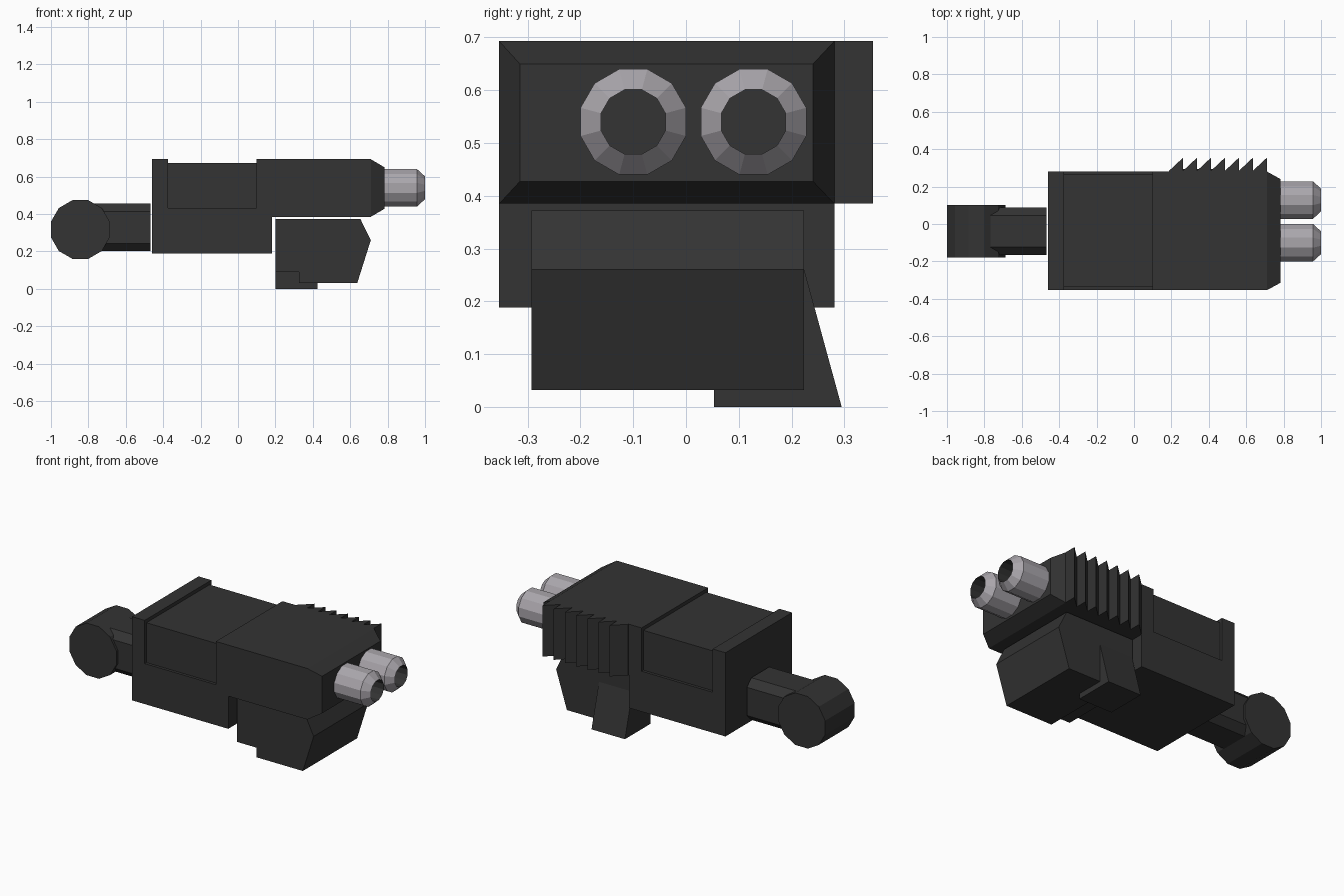
import bpy, bmesh, math

if "Cube" in bpy.data.objects:
    bpy.data.objects.remove(bpy.data.objects["Cube"])


def material(name, rgb):
    m = bpy.data.materials.new(name)
    m.diffuse_color = (*rgb, 1)
    m.use_nodes = True
    m.node_tree.nodes["Principled BSDF"].inputs["Base Color"].default_value = m.diffuse_color
    return m


DARK = material("dark grey", (0.033, 0.033, 0.033))
LIGHT = material("light grey", (0.40, 0.38, 0.41))


def finish(name, bm, *mats):
    bmesh.ops.recalc_face_normals(bm, faces=bm.faces)
    me = bpy.data.meshes.new(name)
    bm.to_mesh(me)
    bm.free()
    for m in mats:
        me.materials.append(m)
    ob = bpy.data.objects.new(name, me)
    bpy.context.collection.objects.link(ob)
    return ob


def loft(name, sections, mats=(DARK,), dark_from=None):
    """Join rings of 3D points into a closed solid; rings past dark_from use material 1."""
    bm = bmesh.new()
    rings = [[bm.verts.new(p) for p in s] for s in sections]
    n = len(rings[0])
    bm.faces.new(rings[0])
    for k, (a, b) in enumerate(zip(rings, rings[1:])):
        for i in range(n):
            j = (i + 1) % n
            f = bm.faces.new((a[i], a[j], b[j], b[i]))
            f.material_index = int(dark_from is not None and k >= dark_from)
    end = bm.faces.new(rings[-1])
    end.material_index = int(dark_from is not None)
    return finish(name, bm, *mats)


def prism(name, pts, axis, lo, hi):
    """Extrude a 2D outline along the given axis."""
    place = {"x": lambda p, t: (t, p[0], p[1]),
             "y": lambda p, t: (p[0], t, p[1]),
             "z": lambda p, t: (p[0], p[1], t)}[axis]
    return loft(name, [[place(p, t) for p in pts] for t in (lo, hi)])


def rect(x0, x1, y0, y1):
    return [(x0, y0), (x1, y0), (x1, y1), (x0, y1)]


def polygon(cx, cy, apothem, n=12):
    r = apothem / math.cos(math.pi / n)
    return [(cx + r * math.cos(2 * math.pi * (i + .5) / n),
             cy + r * math.sin(2 * math.pi * (i + .5) / n)) for i in range(n)]


# main housing with a cut-out for the recessed panel
Y0, Y1 = -0.354, 0.281
prism("housing", [(-.46, .188), (.183, .188), (.183, .385), (.71, .385), (.71, .693),
                  (.10, .693), (.10, .432), (-.375, .432), (-.375, .693), (-.46, .693)],
      "y", Y0, Y1)
prism("recessed_panel", rect(-.385, .11, .42, .672), "y", Y0 + .017, Y1 - .017)

# tapered nose
loft("nose", [[(.71, y, z) for y, z in rect(Y0, Y1, .385, .693)],
              [(.782, y, z) for y, z in rect(-.315, .241, .427, .65)]])

# sawtooth cooling fins on the +y side
fins = [(.71, .27), (.187, .27)]
for i in range(7):
    x = .187 + i * .0747
    fins += [(x, .284), (x + .0747, .354)]
prism("side_fins", fins, "z", .385, .693)

# twin barrels with dark bores
for label, y in (("right", -.1), ("left", .128)):
    steps = [(.77, .1), (.957, .1), (1.0, .061), (.90, .061)]
    loft(label + "_barrel", [[(x, *p) for p in polygon(y, .54, r)] for x, r in steps],
         (LIGHT, DARK), 2)

# lower grip and its flared side wedge
prism("grip", [(.20, .372), (.655, .372), (.71, .26), (.638, .032), (.327, .032),
               (.327, .09), (.20, .09)], "y", -.293, .224)
prism("grip_wedge", [(.053, 0), (.295, 0), (.224, .26), (.053, .26)], "x", .201, .424)

# rear connecting arm with chamfered edges
h, c = .127, .085
prism("rear_arm", [(-.039 + a, .328 + b) for a, b in
                   [(h, -c), (h, c), (c, h), (-c, h), (-h, c), (-h, -c), (-c, -h), (c, -h)]],
      "x", -.84, -.468)

# rear cross cylinder
prism("rear_pivot", polygon(-.843, .317, .157), "y", -.18, .102)
